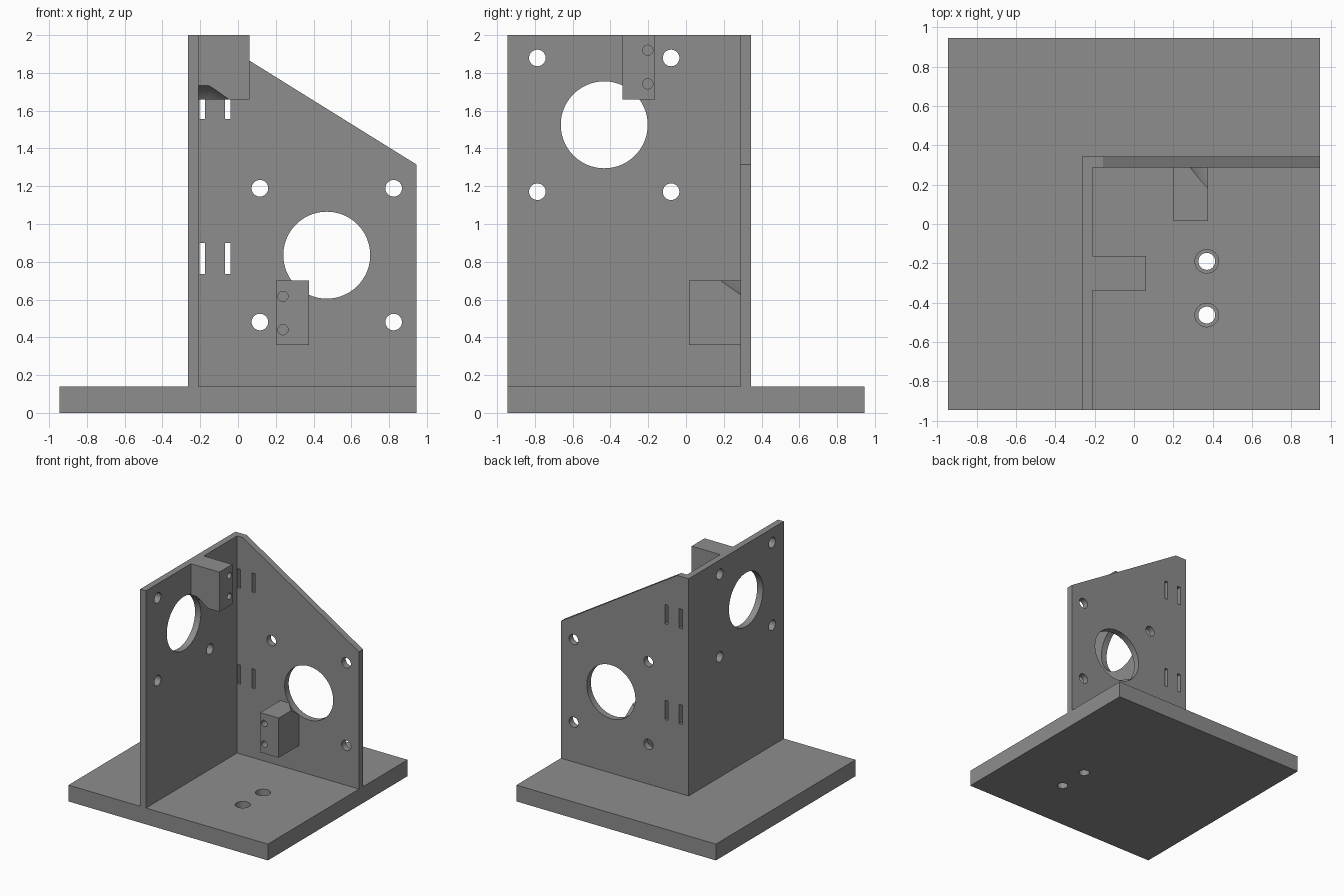
import bpy
import math
from mathutils import Vector

if "Cube" in bpy.data.objects:
    bpy.data.objects.remove(bpy.data.objects["Cube"])

grey = bpy.data.materials.new("plain grey")
grey.diffuse_color = (0.27, 0.27, 0.27, 1)
grey.use_nodes = True
grey.node_tree.nodes["Principled BSDF"].inputs["Base Color"].default_value = grey.diffuse_color


def prism(name, points, axis, lo, hi):
    """Extrude a 2D outline along 'x', 'y' or 'z' from lo to hi."""
    place = {"x": lambda a, b, d: (d, a, b),
             "y": lambda a, b, d: (a, d, b),
             "z": lambda a, b, d: (a, b, d)}[axis]
    n = len(points)
    verts = [place(a, b, d) for d in (lo, hi) for a, b in points]
    faces = [tuple(range(n - 1, -1, -1)), tuple(range(n, 2 * n))]
    faces += [(i, (i + 1) % n, n + (i + 1) % n, n + i) for i in range(n)]
    mesh = bpy.data.meshes.new(name)
    mesh.from_pydata([Vector(v) for v in verts], [], faces)
    if axis == "y":
        mesh.flip_normals()
    mesh.materials.append(grey)
    obj = bpy.data.objects.new(name, mesh)
    bpy.context.collection.objects.link(obj)
    return obj


def rect(a0, a1, b0, b1):
    return [(a0, b0), (a1, b0), (a1, b1), (a0, b1)]


def disc(a, b, r, n=64):
    return [(a + r * math.cos(2 * math.pi * i / n),
             b + r * math.sin(2 * math.pi * i / n)) for i in range(n)]


def taper(axis, a, b, lo, hi, r_lo, r_hi):
    """Cone-shaped cutter: a round prism whose far end is scaled."""
    obj = prism("cutter", disc(a, b, r_lo), axis, lo, hi)
    k = "xyz".index(axis)
    centre = [a, b]
    centre.insert(k, hi)
    centre = Vector(centre)
    for v in obj.data.vertices:
        if abs(v.co[k] - hi) < 1e-5:
            v.co = centre + (v.co - centre) * (r_hi / r_lo)
    return obj


def cut(obj, cutters):
    bpy.context.view_layer.objects.active = obj
    for c in cutters:
        mod = obj.modifiers.new("cut", "BOOLEAN")
        mod.operation = "DIFFERENCE"
        mod.solver = "EXACT"
        mod.object = c
        bpy.ops.object.modifier_apply(modifier=mod.name)
        bpy.data.objects.remove(c, do_unlink=True)
    bpy.ops.object.select_all(action="DESELECT")
    obj.select_set(True)
    bpy.ops.object.shade_smooth_by_angle(angle=math.radians(30))


def motor_holes(axis, a, b, lo, hi):
    """Large bore with four bolt holes around it."""
    holes = [prism("cutter", disc(a, b, 0.23, 96), axis, lo, hi)]
    for sa in (-0.354, 0.354):
        for sb in (-0.354, 0.354):
            holes.append(prism("cutter", disc(a + sa, b + sb, 0.044, 32), axis, lo, hi))
    return holes


# Base plate with two counterbored holes
base = prism("base_plate", rect(-0.945, 0.945, -0.945, 0.945), "z", 0, 0.14)
bores = []
for y in (-0.19, -0.463):
    bores.append(prism("cutter", disc(0.37, y, 0.043, 32), "z", -0.1, 0.3))
    bores.append(prism("cutter", disc(0.37, y, 0.06, 32), "z", 0.06, 0.3))
cut(base, bores)

# Side wall
side = prism("side_wall", rect(-0.945, 0.343, 0.14, 2.0), "x", -0.265, -0.21)
cut(side, motor_holes("x", -0.433, 1.525, -0.4, -0.1))

# Back wall with sloping top and four slots
outline = [(-0.21, 0.14), (0.945, 0.14), (0.945, 1.315), (-0.157, 2.0), (-0.21, 2.0)]
back = prism("back_wall", outline, "y", 0.288, 0.343)
slots = [prism("cutter", rect(x, x + 0.029, z, z + 0.165), "y", 0.2, 0.4)
         for x in (-0.205, -0.068) for z in (0.735, 1.555)]
cut(back, motor_holes("y", 0.47, 0.835, 0.2, 0.4) + slots)

# Upper block on the side wall, relieved around the bore
upper = prism("upper_block", rect(-0.337, -0.163, 1.66, 2.0), "x", -0.21, 0.06)
cuts = [prism("cutter", disc(-0.433, 1.525, 0.23, 96), "x", -0.3, -0.154),
        taper("x", -0.433, 1.525, -0.155, 0.0, 0.23, 0.137)]
cuts += [prism("cutter", disc(-0.202, z, 0.027, 32), "x", -0.14, 0.1) for z in (1.742, 1.92)]
cut(upper, cuts)

# Lower block on the back wall, relieved around the bore
lower = prism("lower_block", rect(0.2, 0.375, 0.36, 0.7), "y", 0.015, 0.288)
cuts = [taper("y", 0.47, 0.835, 0.29, 0.13, 0.23, 0.132)]
for c in cuts:
    c.data.flip_normals()
cuts += [prism("cutter", disc(0.238, z, 0.027, 32), "y", -0.1, 0.215) for z in (0.44, 0.617)]
cut(lower, cuts)
